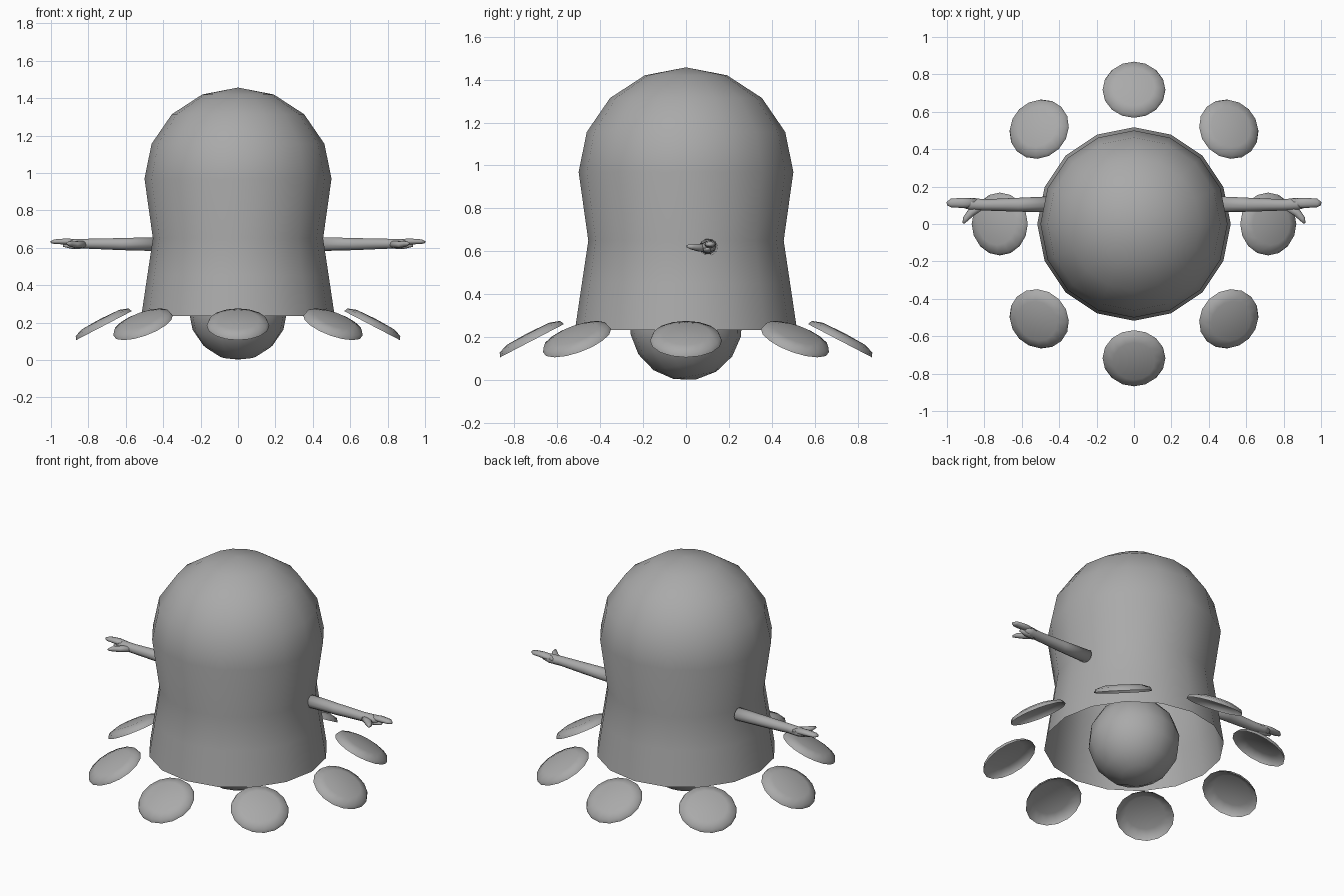
import bpy
import bmesh
import math
from mathutils import Vector, Matrix

cube = bpy.data.objects.get("Cube")
if cube:
    bpy.data.objects.remove(cube, do_unlink=True)

GREY = (0.4, 0.4, 0.4, 1.0)
grey = bpy.data.materials.new("plain grey")
grey.use_nodes = True
grey.diffuse_color = GREY
grey.node_tree.nodes["Principled BSDF"].inputs["Base Color"].default_value = GREY


def finish(name, bm, smooth=True):
    """Turn a bmesh into a smooth-shaded object."""
    bmesh.ops.recalc_face_normals(bm, faces=bm.faces)
    for f in bm.faces:
        f.smooth = smooth
    mesh = bpy.data.meshes.new(name)
    bm.to_mesh(mesh)
    bm.free()
    mesh.materials.append(grey)
    obj = bpy.data.objects.new(name, mesh)
    bpy.context.collection.objects.link(obj)
    return obj


def bridge(bm, a, b):
    n = len(a)
    for i in range(n):
        bm.faces.new((a[i], a[(i + 1) % n], b[(i + 1) % n], b[i]))


def lathe(bm, profile, top, sides=16):
    """Open-bottomed shell of revolution closed by a point at height top."""
    rings = []
    for r, z in profile:
        angles = [2 * math.pi * i / sides for i in range(sides)]
        rings.append([bm.verts.new((r * math.cos(a), r * math.sin(a), z)) for a in angles])
    for a, b in zip(rings, rings[1:]):
        bridge(bm, a, b)
    tip = bm.verts.new((0, 0, top))
    last = rings[-1]
    for i in range(sides):
        bm.faces.new((last[i], last[(i + 1) % sides], tip))


def tube(bm, sections, sides=10):
    """Tapered limb; each section is centre, half width and half height."""
    rings = []
    points = [Vector(s[0]) for s in sections]
    for i, (centre, wide, high) in enumerate(sections):
        along = points[min(i + 1, len(points) - 1)] - points[max(i - 1, 0)]
        side = Vector((-along.y, along.x, 0)).normalized()
        up = along.cross(side).normalized()
        ring = []
        for k in range(sides):
            a = 2 * math.pi * k / sides
            ring.append(bm.verts.new(points[i] + side * wide * math.cos(a) + up * high * math.sin(a)))
        rings.append(ring)
    for a, b in zip(rings, rings[1:]):
        bridge(bm, a, b)
    bm.faces.new(rings[0])
    bm.faces.new(rings[-1])


# Bell-shaped body, open underneath, with a domed top
profile = [(0.517, 0.235), (0.485, 0.45), (0.455, 0.65)]
for step in range(4):
    a = math.radians(22.5 * step)
    profile.append((0.5 * math.cos(a), 0.97 + 0.487 * math.sin(a)))
bm = bmesh.new()
lathe(bm, profile, 1.457)
finish("body", bm)

# Ball hanging inside the body
bm = bmesh.new()
bmesh.ops.create_uvsphere(bm, u_segments=16, v_segments=8, radius=0.263)
bmesh.ops.transform(bm, verts=bm.verts,
                    matrix=Matrix.Translation((0, 0, 0.262)) @ Matrix.Rotation(math.radians(10), 4, 'X'))
finish("inner_ball", bm)

# Ring of eight shallow dishes tilted outward
for i in range(8):
    bm = bmesh.new()
    lathe(bm, [(0.168, 0), (0.159, 0.021), (0.112, 0.037)], 0.041)
    place = (Matrix.Rotation(math.radians(45 * i), 4, 'Z')
             @ Matrix.Translation((0.717, 0, 0.184))
             @ Matrix.Rotation(math.radians(27.5), 4, 'Y'))
    bmesh.ops.transform(bm, verts=bm.verts, matrix=place)
    finish("foot_dish_%d" % (i + 1), bm)

# Slim arms with a long finger, a short finger and a thumb
ARM = [((0.44, 0.105, 0.62), 0.043, 0.039), ((0.62, 0.103, 0.62), 0.037, 0.034),
       ((0.8, 0.102, 0.622), 0.03, 0.028), ((0.87, 0.107, 0.622), 0.033, 0.027),
       ((0.91, 0.11, 0.625), 0.024, 0.018)]
LONG_FINGER = [((0.84, 0.11, 0.626), 0.026, 0.02), ((0.92, 0.113, 0.634), 0.027, 0.017),
               ((0.98, 0.112, 0.633), 0.023, 0.013), ((1.0, 0.108, 0.631), 0.009, 0.006)]
SHORT_FINGER = [((0.83, 0.1, 0.613), 0.02, 0.018), ((0.88, 0.1, 0.606), 0.02, 0.014),
                ((0.935, 0.1, 0.612), 0.01, 0.007)]
THUMB = [((0.82, 0.095, 0.62), 0.022, 0.02), ((0.87, 0.062, 0.617), 0.022, 0.018),
         ((0.9, 0.028, 0.622), 0.016, 0.014), ((0.912, 0.004, 0.624), 0.006, 0.006)]
for name, sign in (("left_arm", 1), ("right_arm", -1)):
    bm = bmesh.new()
    for part in (ARM, LONG_FINGER, SHORT_FINGER, THUMB):
        tube(bm, part)
    bmesh.ops.scale(bm, verts=bm.verts, vec=(sign, 1, 1))
    finish(name, bm)
